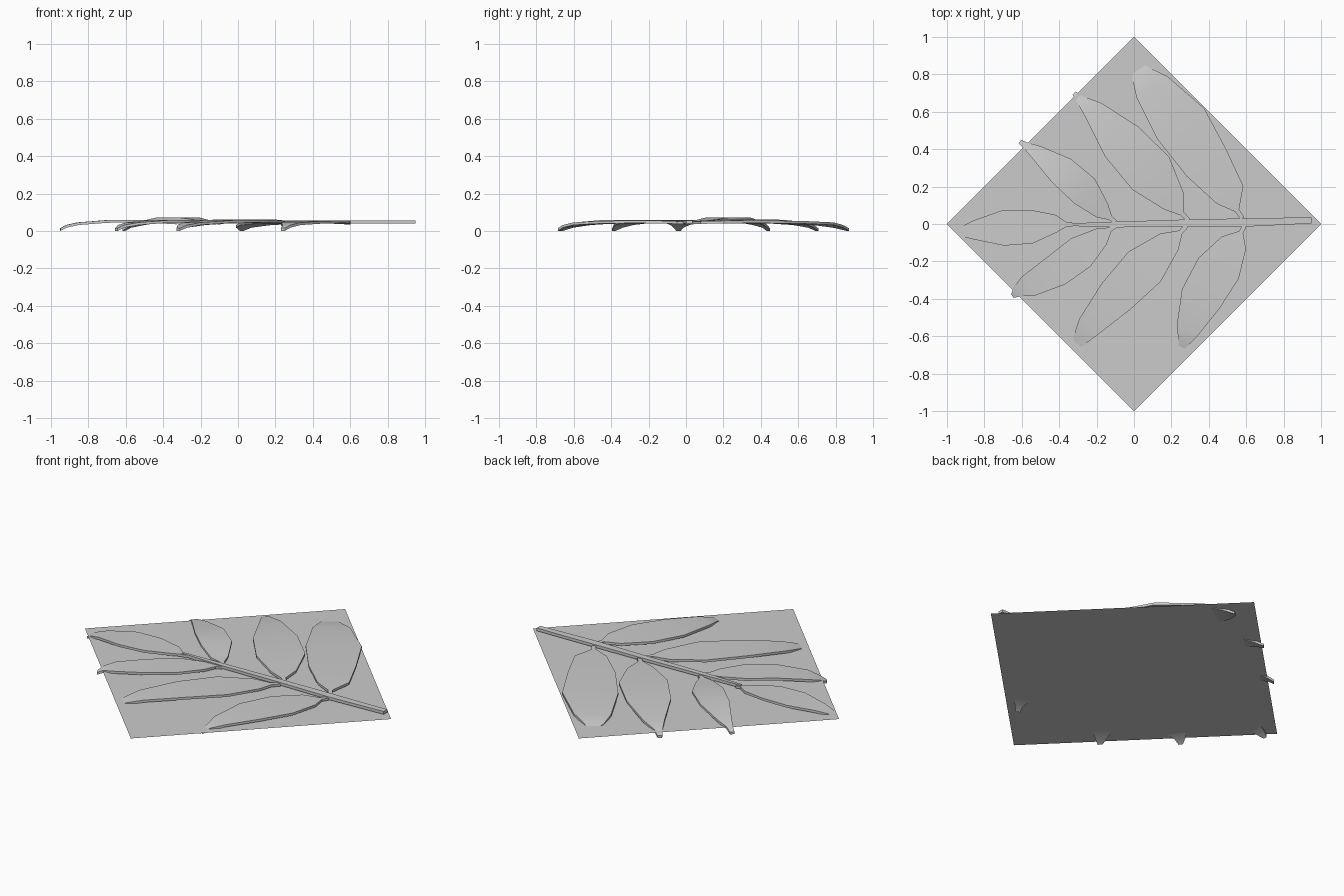
import bpy
import bmesh
from mathutils import Vector

# Remove the default cube
cube = bpy.data.objects.get("Cube")
if cube:
    bpy.data.objects.remove(cube, do_unlink=True)

# One plain grey material
grey = bpy.data.materials.new("plain_grey")
grey.use_nodes = True
colour = (0.6, 0.6, 0.6, 1)
grey.diffuse_color = colour
grey.node_tree.nodes["Principled BSDF"].inputs["Base Color"].default_value = colour

THICKNESS = 0.014
STATIONS = (0, 0.05, 0.14, 0.35, 0.6, 0.85, 0.95, 1)
NECK = 0.012


def make_object(name, bm):
    bmesh.ops.recalc_face_normals(bm, faces=bm.faces)
    mesh = bpy.data.meshes.new(name)
    bm.to_mesh(mesh)
    bm.free()
    mesh.materials.append(grey)
    obj = bpy.data.objects.new(name, mesh)
    bpy.context.collection.objects.link(obj)
    return obj


def make_strip(name, rows, thickness):
    """Loft a slab from rows of (left point, right point) along its top."""
    bm = bmesh.new()
    down = Vector((0, 0, -thickness))
    rings = []
    for left, right in rows:
        corners = (left, right, right + down, left + down)
        rings.append([bm.verts.new(p) for p in corners])
    for a, b in zip(rings, rings[1:]):
        for i in range(4):
            j = (i + 1) % 4
            bm.faces.new((a[i], a[j], b[j], b[i]))
    bm.faces.new(rings[0])
    bm.faces.new(rings[-1])
    obj = make_object(name, bm)
    bpy.ops.object.select_all(action="DESELECT")
    obj.select_set(True)
    bpy.context.view_layer.objects.active = obj
    bpy.ops.object.shade_smooth_by_angle(angle=0.5)
    return obj


def make_leaflet(name, base, tip, crown, left_widths, right_widths):
    """Arched leaflet whose tip curls down through the ground sheet."""
    base, tip = Vector(base), Vector(tip)
    axis = tip - base
    side = Vector((-axis.y, axis.x)).normalized()
    lefts = (NECK, NECK, *left_widths, NECK)
    rights = (NECK, NECK, *right_widths, NECK)
    heights = (0.05, 0.052, 0.055, crown, crown - 0.002, 0.046, 0.032, 0.015)
    rows = []
    for t, z, l, r in zip(STATIONS, heights, lefts, rights):
        centre = base + axis * t
        rows.append(((centre + side * l).to_3d() + Vector((0, 0, z)),
                     (centre - side * r).to_3d() + Vector((0, 0, z))))
    make_strip(name, rows, THICKNESS)


# Diamond ground sheet
sheet = bmesh.new()
sheet.faces.new([sheet.verts.new((x, y, 0.027))
                 for x, y in ((1, 0), (0, 1), (-1, 0), (0, -1))])
make_object("ground_sheet", sheet)

# Central stem, tapering towards the end leaflet
stem = []
for x, low, high in ((0.95, 0.003, 0.036), (0.6, -0.014, 0.03),
                     (0.28, -0.013, 0.024), (-0.1, -0.018, 0.012),
                     (-0.36, -0.01, 0.003)):
    stem.append((Vector((x, low, 0.057)), Vector((x, high, 0.057))))
make_strip("stem", stem, 0.017)

# Leaflets on the back side, from the stem foot to the end
make_leaflet("back_leaflet_large", (0.58, 0.03), (0.02, 0.865), 0.056,
             (0.07, 0.122, 0.142, 0.11, 0.07), (0.1, 0.133, 0.158, 0.09, 0.03))
make_leaflet("back_leaflet_middle", (0.29, 0.02), (-0.32, 0.7), 0.062,
             (0.057, 0.113, 0.104, 0.042, 0.02), (0.08, 0.15, 0.136, 0.073, 0.025))
make_leaflet("back_leaflet_small", (-0.1, 0.01), (-0.61, 0.44), 0.073,
             (0.045, 0.065, 0.055, 0.024, 0.013), (0.05, 0.107, 0.105, 0.053, 0.022))

# End leaflet
make_leaflet("end_leaflet", (-0.33, 0), (-0.95, -0.04), 0.06,
             (0.04, 0.09, 0.092, 0.049, 0.03), (0.055, 0.09, 0.096, 0.052, 0.025))

# Leaflets on the front side
make_leaflet("front_leaflet_small", (-0.1, -0.01), (-0.65, -0.385), 0.06,
             (0.055, 0.105, 0.107, 0.066, 0.025), (0.045, 0.078, 0.067, 0.057, 0.035))
make_leaflet("front_leaflet_middle", (0.28, -0.01), (-0.32, -0.665), 0.06,
             (0.055, 0.1, 0.081, 0.043, 0.025), (0.075, 0.135, 0.126, 0.086, 0.045))
make_leaflet("front_leaflet_large", (0.59, -0.01), (0.24, -0.68), 0.056,
             (0.065, 0.104, 0.087, 0.05, 0.025), (0.08, 0.138, 0.139, 0.072, 0.02))
